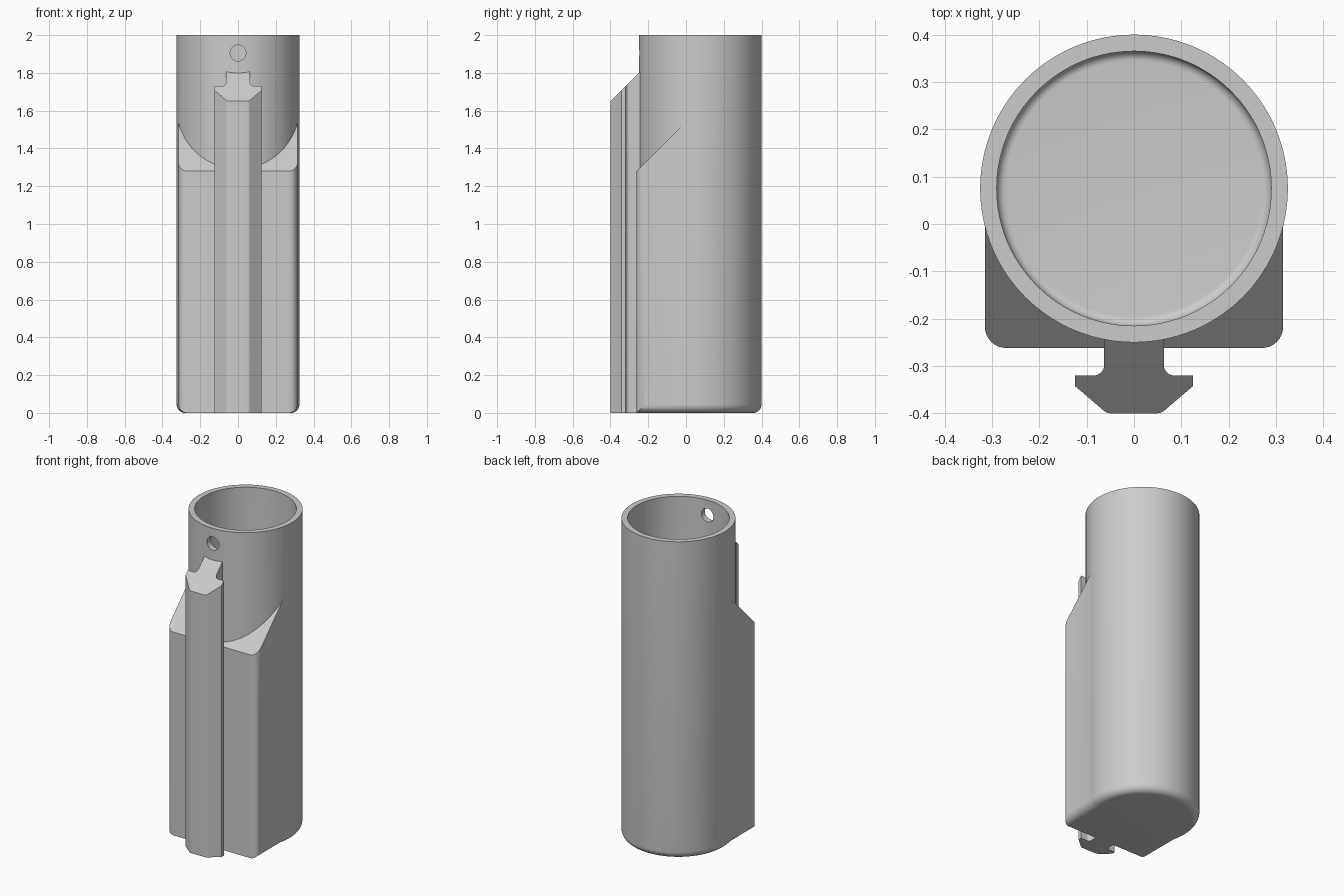
import bpy, bmesh
from math import sin, cos, pi, radians
from mathutils import Matrix

cube = bpy.data.objects.get("Cube")
if cube:
    bpy.data.objects.remove(cube)

grey = bpy.data.materials.new("plain grey")
grey.use_nodes = True
colour = (0.6, 0.6, 0.6, 1)
grey.diffuse_color = colour
grey.node_tree.nodes["Principled BSDF"].inputs["Base Color"].default_value = colour

AXIS_Y = 0.075     # tube centre line
FRONT = -0.262     # front face of the block


def arc(cx, cy, r, a, b, n=8):
    """Points on an arc from angle a to b in degrees."""
    steps = [radians(a + (b - a) * i / n) for i in range(n + 1)]
    return [(cx + r * cos(t), cy + r * sin(t)) for t in steps]


def finish(bm, name):
    bmesh.ops.recalc_face_normals(bm, faces=bm.faces)
    mesh = bpy.data.meshes.new(name)
    bm.to_mesh(mesh)
    bm.free()
    mesh.materials.append(grey)
    obj = bpy.data.objects.new(name, mesh)
    bpy.context.collection.objects.link(obj)
    return obj


def prism(name, half, top, matrix=Matrix()):
    """Extrude a half outline mirrored in x, with a top height given by y."""
    outline = half + [(-x, y) for x, y in reversed(half)]
    bm = bmesh.new()
    low = [bm.verts.new((x, y, 0)) for x, y in outline]
    high = [bm.verts.new((x, y, top(y))) for x, y in outline]
    bm.faces.new(low)
    bm.faces.new(high)
    for i in range(len(low)):
        bm.faces.new((low[i - 1], low[i], high[i], high[i - 1]))
    bm.transform(matrix)
    return finish(bm, name)


def lathe(name, profile, sides=128):
    """Solid of revolution about the tube centre line, capped at both ends."""
    bm = bmesh.new()
    rings = [[bm.verts.new((r * cos(2 * pi * i / sides), AXIS_Y + r * sin(2 * pi * i / sides), z))
              for i in range(sides)] for r, z in profile]
    for a, b in zip(rings, rings[1:]):
        for i in range(sides):
            bm.faces.new((a[i - 1], a[i], b[i], b[i - 1]))
    bm.faces.new(rings[0])
    bm.faces.new(rings[-1])
    return finish(bm, name)


def combine(target, tool, operation):
    mod = target.modifiers.new(operation.lower(), 'BOOLEAN')
    mod.operation, mod.object, mod.solver = operation, tool, 'EXACT'
    bpy.context.view_layer.objects.active = target
    bpy.ops.object.modifier_apply(modifier=mod.name)
    bpy.data.objects.remove(tool)


# Round tube with a rounded bottom edge
holder = lathe("tube_holder", arc(0.28, 0.045, 0.045, -90, 0) + [(0.325, 2)])

# Square block on the front, sloped at the top and rounded along its lower sides
block = prism("front_block", arc(0.27, FRONT + 0.045, 0.045, -90, 0) + [(0.315, AXIS_Y)],
              lambda y: 1.28 + y - FRONT)
turn = Matrix.Translation((0, 0.2, 0)) @ Matrix.Rotation(pi / 2, 4, 'X')
side_rounding = prism("side_rounding", arc(0.27, 0.045, 0.045, -90, 0) + [(0.315, 1.9)],
                      lambda y: 0.6, turn)
combine(block, side_rounding, 'INTERSECT')
combine(holder, block, 'UNION')

# Mounting rail with a narrow neck and a tapered head
rail = prism("mounting_rail",
             arc(0.048, -0.375, 0.025, -90, -45, 4) + [(0.125, -0.342), (0.125, -0.32)]
             + arc(0.085, -0.298, 0.022, -90, -180) + [(0.063, -0.225)],
             lambda y: 2.05 + y)
combine(holder, rail, 'UNION')

# Hollow inside with a rounded floor edge
cavity = lathe("cavity", arc(0.27, 0.055, 0.02, -90, 0) + [(0.29, 2.1)])
combine(holder, cavity, 'DIFFERENCE')

# Small hole through the front wall
bm = bmesh.new()
bmesh.ops.create_cone(bm, cap_ends=True, segments=32, radius1=0.042, radius2=0.042, depth=0.2,
                      matrix=Matrix.Translation((0, -0.23, 1.905)) @ Matrix.Rotation(pi / 2, 4, 'X'))
combine(holder, finish(bm, "pin_hole"), 'DIFFERENCE')

bpy.ops.object.select_all(action='DESELECT')
holder.select_set(True)
bpy.context.view_layer.objects.active = holder
bpy.ops.object.shade_smooth_by_angle(angle=radians(30))
